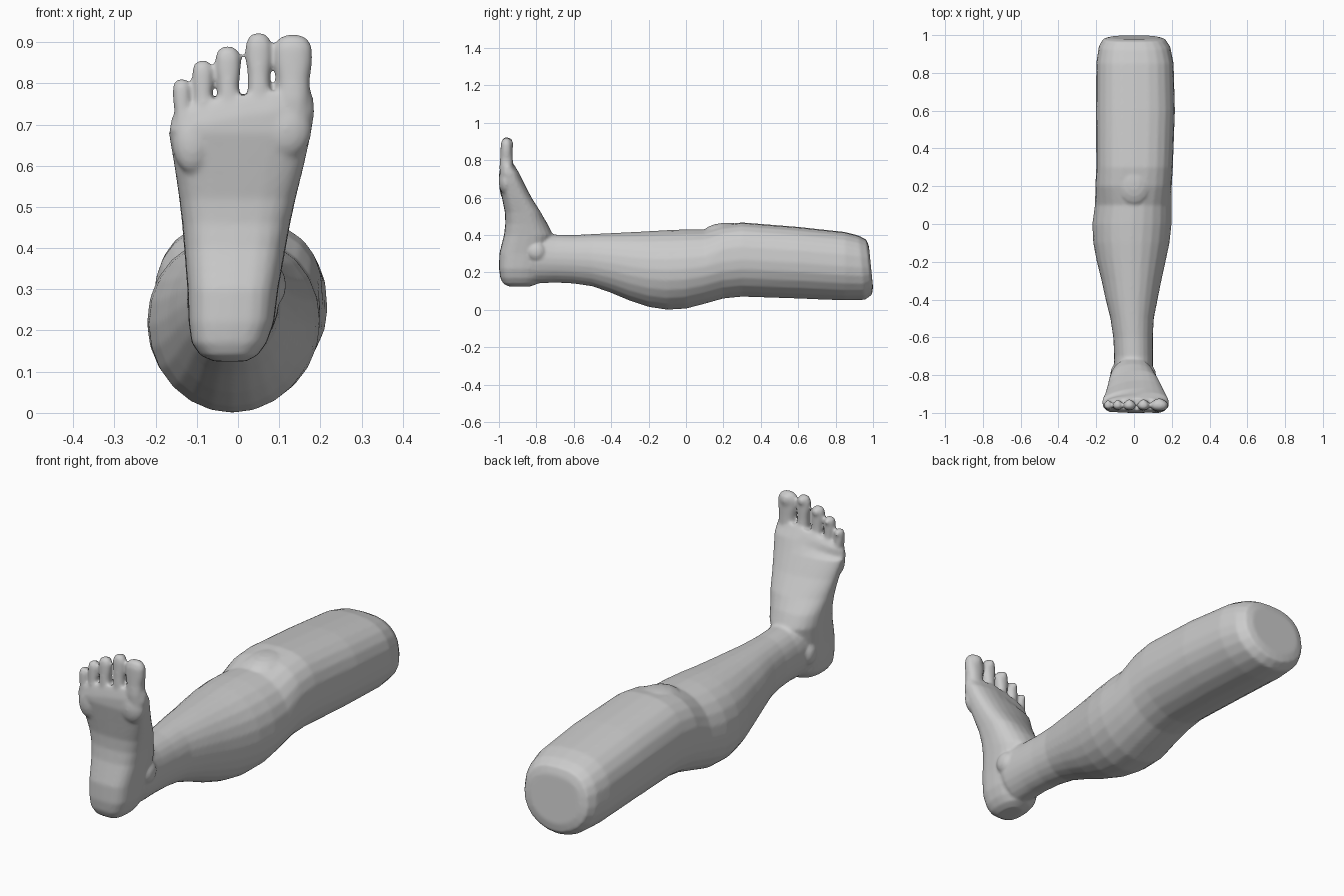
import bpy, bmesh, math
from mathutils import Vector

cube = bpy.data.objects.get("Cube")
if cube:
    bpy.data.objects.remove(cube, do_unlink=True)

skin = bpy.data.materials.new("plain grey")
skin.use_nodes = True
GREY = (0.6, 0.6, 0.6, 1)
skin.diffuse_color = GREY
skin.node_tree.nodes["Principled BSDF"].inputs["Base Color"].default_value = GREY


def spow(v, e):
    return math.copysign(abs(v) ** e, v)


def ring(left, right, low, high, e_low, e_high, skew=0, n=24):
    """Rounded cross-section fitted to a box, with separate lower and upper squareness."""
    pts = []
    for i in range(n):
        a = 2 * math.pi * i / n
        c, s = math.cos(a), math.sin(a)
        e = e_low if s < 0 else e_high
        u = (left + right) / 2 + (right - left) / 2 * spow(c, e)
        v = (low + high) / 2 + (high - low) / 2 * spow(s, e)
        pts.append((u, v + skew * c * max(s, 0) ** 0.5))
    return pts


def loft(bm, rings):
    """Skin a list of equal rings and cap both ends."""
    rows = [[bm.verts.new(p) for p in r] for r in rings]
    n = len(rows[0])
    for a, b in zip(rows, rows[1:]):
        for i in range(n):
            j = (i + 1) % n
            bm.faces.new((a[i], a[j], b[j], b[i]))
    bm.faces.new(rows[0][::-1])
    bm.faces.new(rows[-1])


def ball(bm, centre, size):
    made = bmesh.ops.create_uvsphere(bm, u_segments=16, v_segments=10, radius=1)
    for v in made["verts"]:
        v.co = Vector(centre) + Vector([v.co[k] * size[k] for k in range(3)])


bm = bmesh.new()

# Thigh, knee, calf and shin: y, left, right, bottom, top
LEG = [
    (-.88, -.09, .08, .18, .40), (-.80, -.108, .10, .14, .425),
    (-.70, -.105, .10, .145, .402), (-.60, -.11, .10, .14, .40),
    (-.50, -.125, .105, .125, .405), (-.40, -.15, .125, .09, .41),
    (-.30, -.172, .145, .048, .415), (-.20, -.197, .167, .015, .42),
    (-.10, -.216, .188, .0, .426), (0, -.221, .199, .006, .43),
    (.10, -.207, .199, .032, .43), (.20, -.205, .20, .06, .455),
    (.30, -.20, .206, .07, .467), (.60, -.202, .217, .06, .443),
    (.85, -.20, .21, .05, .416), (.95, -.187, .192, .053, .397),
    (.99, -.165, .165, .08, .375), (1.0, -.13, .13, .12, .34),
]
leg_rings = []
for y, l, r, lo, hi in LEG:
    tilt = .1 if y > .9 else 0
    top = .78 if y > .1 else .95
    leg_rings.append([(u, y - tilt * (v - .12), v)
                      for u, v in ring(l, r, lo, hi, 1.0, top)])
loft(bm, leg_rings)

# Heel, sole and instep: z, left, right, sole y, instep y
FOOT = [
    (.125, -.06, .02, -.95, -.83), (.14, -.092, .048, -.978, -.79),
    (.17, -.113, .07, -.993, -.765), (.22, -.12, .088, -1.0, -.75),
    (.30, -.123, .098, -.998, -.73), (.40, -.131, .116, -.973, -.712),
    (.46, -.136, .127, -.966, -.74), (.52, -.143, .14, -.968, -.777),
    (.60, -.155, .16, -.984, -.828), (.68, -.169, .178, -1.0, -.87),
    (.73, -.169, .186, -1.0, -.895), (.765, -.16, .183, -.992, -.912),
    (.785, -.13, .175, -.985, -.925),
]
foot_rings = []
for z, l, r, sole, instep in FOOT:
    skew = .018 if .5 < z < .75 else 0
    slope = .22 if z > .7 else 0
    foot_rings.append([(u, v, z + slope * min(u, .05) - .01 * (slope > 0))
                       for u, v in ring(l, r, sole, instep, .62, .9, skew)])
loft(bm, foot_rings)

# Toes: base x, tip x, half width, base z, tip z
TOES = [
    (.135, .133, .047, .68, .917), (.052, .050, .032, .70, .922),
    (-.022, -.025, .031, .69, .889), (-.083, -.086, .026, .67, .855),
    (-.133, -.137, .0225, .64, .811),
]
# Toe outline: height fraction, width factor, depth factor
TOE_SHAPE = [(0, .9, .9), (.35, .88, 1.05), (.55, .86, .95), (.72, 1.0, .9),
             (.87, 1.0, .85), (.96, .78, .65), (1.0, .4, .35)]
for x0, x1, w, z0, z1 in TOES:
    depth = .018 + w * .37
    rows = []
    for f, fw, fd in TOE_SHAPE:
        x, z = x0 + (x1 - x0) * f, z0 + (z1 - z0) * f
        rows.append([(u, v, z) for u, v in ring(
            x - w * fw, x + w * fw, -.96 - depth * fd, -.96 + depth * fd, .9, .9)])
    loft(bm, rows)
    # Toenail
    ball(bm, (x1, -.96 + depth * .72, z1 - w * .75), (w * .55, .011, w * .6))

# Ankle bones and kneecap
ball(bm, (.085, -.80, .31), (.032, .05, .05))
ball(bm, (-.095, -.79, .27), (.03, .045, .05))
ball(bm, (0, .22, .41), (.10, .13, .055))

# Ball pads under the toes
ball(bm, (.115, -.962, .69), (.065, .04, .075))
ball(bm, (-.11, -.962, .66), (.05, .036, .08))

bmesh.ops.recalc_face_normals(bm, faces=bm.faces)
mesh = bpy.data.meshes.new("leg_and_foot")
bm.to_mesh(mesh)
bm.free()
mesh.materials.append(skin)
leg = bpy.data.objects.new("leg_and_foot", mesh)
bpy.context.collection.objects.link(leg)

# Fuse all the parts into one soft skin
fuse = leg.modifiers.new("Fuse", "REMESH")
fuse.mode = "VOXEL"
fuse.voxel_size = .007
fuse.use_smooth_shade = True
soften = leg.modifiers.new("Soften", "SMOOTH")
soften.factor = .5
soften.iterations = 8
mesh.shade_smooth()
